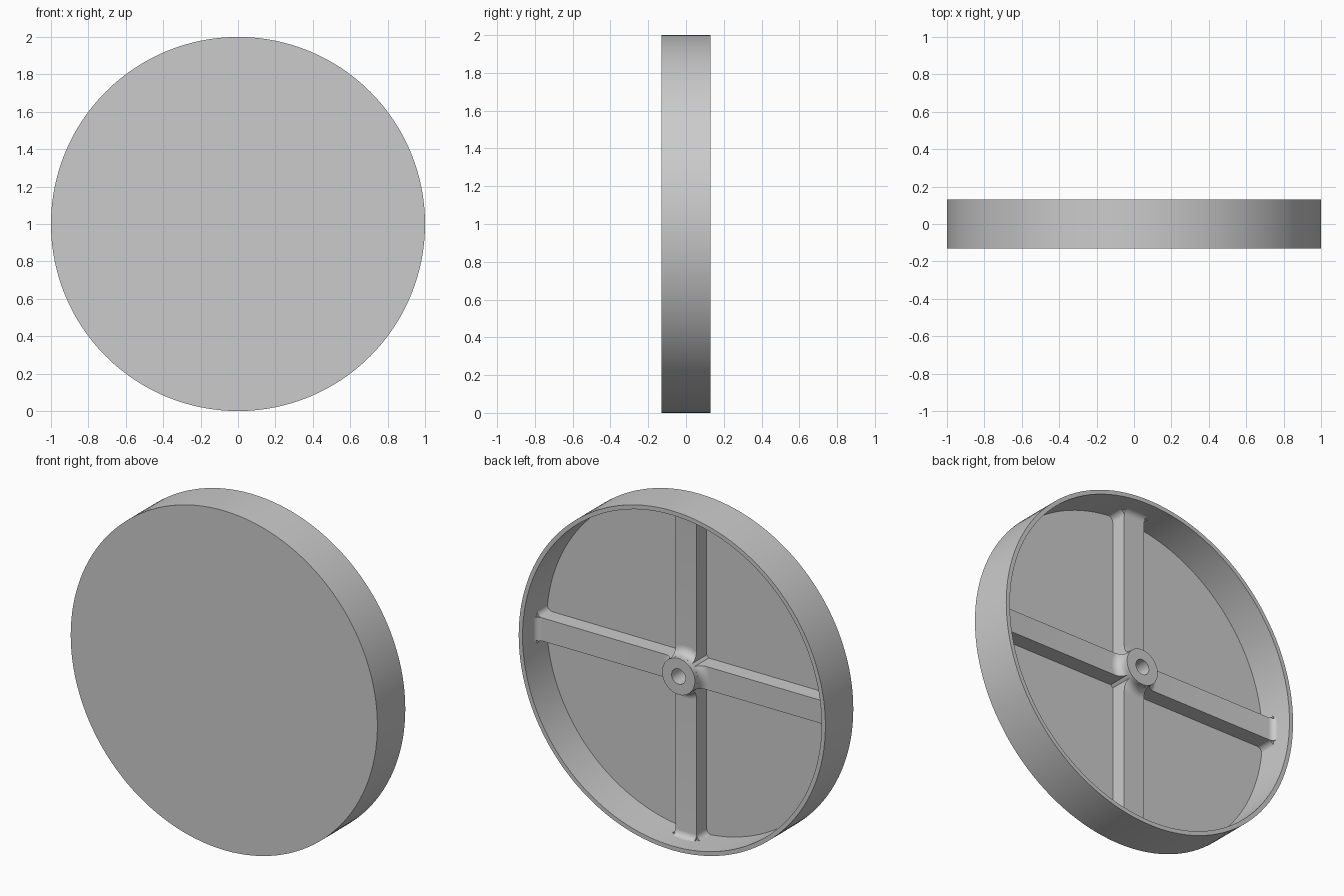
import bpy, bmesh, math
from mathutils import Matrix, Vector

if "Cube" in bpy.data.objects:
    bpy.data.objects.remove(bpy.data.objects["Cube"], do_unlink=True)

grey = bpy.data.materials.new("grey")
grey.use_nodes = True
grey.diffuse_color = (0.6, 0.6, 0.6, 1)
grey.node_tree.nodes["Principled BSDF"].inputs["Base Color"].default_value = (0.6, 0.6, 0.6, 1)

FRONT, BACK = -0.13, 0.13
FLOOR, RIB_TOP, HUB_TOP = -0.095, 0.0, 0.07
INNER, HALF, HUB, HOLE = 0.975, 0.068, 0.107, 0.045
FILLET, FLARE = 0.035, 0.045
CENTRE = Matrix.Translation((0, 0, 1))


def finish(name, bm):
    bmesh.ops.recalc_face_normals(bm, faces=bm.faces)
    mesh = bpy.data.meshes.new(name)
    bm.to_mesh(mesh)
    bm.free()
    mesh.materials.append(grey)
    obj = bpy.data.objects.new(name, mesh)
    bpy.context.collection.objects.link(obj)
    bpy.ops.object.select_all(action="DESELECT")
    obj.select_set(True)
    bpy.context.view_layer.objects.active = obj
    bpy.ops.object.shade_smooth_by_angle(angle=math.radians(30))


def lathe(profile, steps, closed):
    """Spin (radius, y) points around the y axis."""
    bm = bmesh.new()
    verts = [bm.verts.new((r, y, 0)) for r, y in profile]
    edges = [bm.edges.new(pair) for pair in zip(verts, verts[1:])]
    if closed:
        edges.append(bm.edges.new((verts[-1], verts[0])))
    bmesh.ops.spin(bm, geom=verts + edges, cent=(0, 0, 0), axis=(0, 1, 0),
                   angle=math.tau, steps=steps, use_merge=True)
    bmesh.ops.remove_doubles(bm, verts=bm.verts, dist=1e-5)
    return bm


def arc(cx, cy, radius, start, end, count=8):
    """Points on an arc between two angles in degrees."""
    angles = [math.radians(start + (end - start) * i / count) for i in range(count + 1)]
    return [(cx + radius * math.cos(a), cy + radius * math.sin(a)) for a in angles]


def prism(bm, points, push):
    face = bm.faces.new([bm.verts.new(p) for p in points])
    new = bmesh.ops.extrude_face_region(bm, geom=[face])["geom"]
    bmesh.ops.translate(bm, vec=push, verts=[v for v in new if isinstance(v, bmesh.types.BMVert)])


# Open-backed dish with a thin rim
dish = lathe([(0, FRONT), (1, FRONT), (1, BACK), (INNER, BACK), (INNER, FLOOR), (0, FLOOR)], 128, False)
dish.transform(CENTRE)
finish("dish", dish)

# Central hub with a blind hole
hub = lathe([(0, FLOOR + 0.002), (HOLE, FLOOR + 0.002), (HOLE, HUB_TOP), (HUB, HUB_TOP),
             (HUB, FLOOR - 0.01), (0, FLOOR - 0.01)], 48, False)
hub.transform(CENTRE)
finish("hub", hub)

END = INNER + 0.01
for index, side in enumerate(("top", "left", "bottom", "right")):
    turn = CENTRE @ Matrix.Rotation(index * math.pi / 2, 4, "Y")

    # Rib rising into the rim with a rounded end
    rib = bmesh.new()
    outline = [(0.06, FLOOR - 0.01), (0.06, RIB_TOP)]
    outline += arc(INNER - FILLET, RIB_TOP + FILLET, FILLET, -90, 0)
    outline += [(END, RIB_TOP + FILLET), (END, FLOOR - 0.01)]
    prism(rib, [(-HALF, y, r) for r, y in outline], (2 * HALF, 0, 0))
    # Rounded corners where the rib sides meet the rim
    for s in (-1, 1):
        corner = arc(HALF + FILLET, INNER - 0.003 - FILLET, FILLET, 180, 90)
        corner += [(HALF + FILLET, END), (HALF, END)]
        prism(rib, [(s * x, FLOOR - 0.01, z) for x, z in corner], (0, RIB_TOP - FLOOR + 0.01, 0))
    rib.transform(turn)
    finish(side + "_rib", rib)

    # Curved flare from the rib face up to the hub, trimmed to the rib width
    ring = [(HUB - 0.01, RIB_TOP - 0.01), (HUB + FLARE, RIB_TOP - 0.01)]
    ring += arc(HUB + FLARE, RIB_TOP + FLARE, FLARE, 270, 180)
    ring += [(HUB - 0.01, RIB_TOP + FLARE)]
    flare = lathe(ring, 96, True)
    for point, normal in (((HALF, 0, 0), (1, 0, 0)), ((-HALF, 0, 0), (-1, 0, 0)),
                          ((0, 0, 0.06), (0, 0, -1))):
        bmesh.ops.bisect_plane(flare, geom=flare.verts[:] + flare.edges[:] + flare.faces[:],
                               plane_co=Vector(point), plane_no=Vector(normal), clear_outer=True)
        bmesh.ops.holes_fill(flare, edges=flare.edges[:], sides=0)
    flare.transform(turn)
    finish(side + "_hub_flare", flare)
